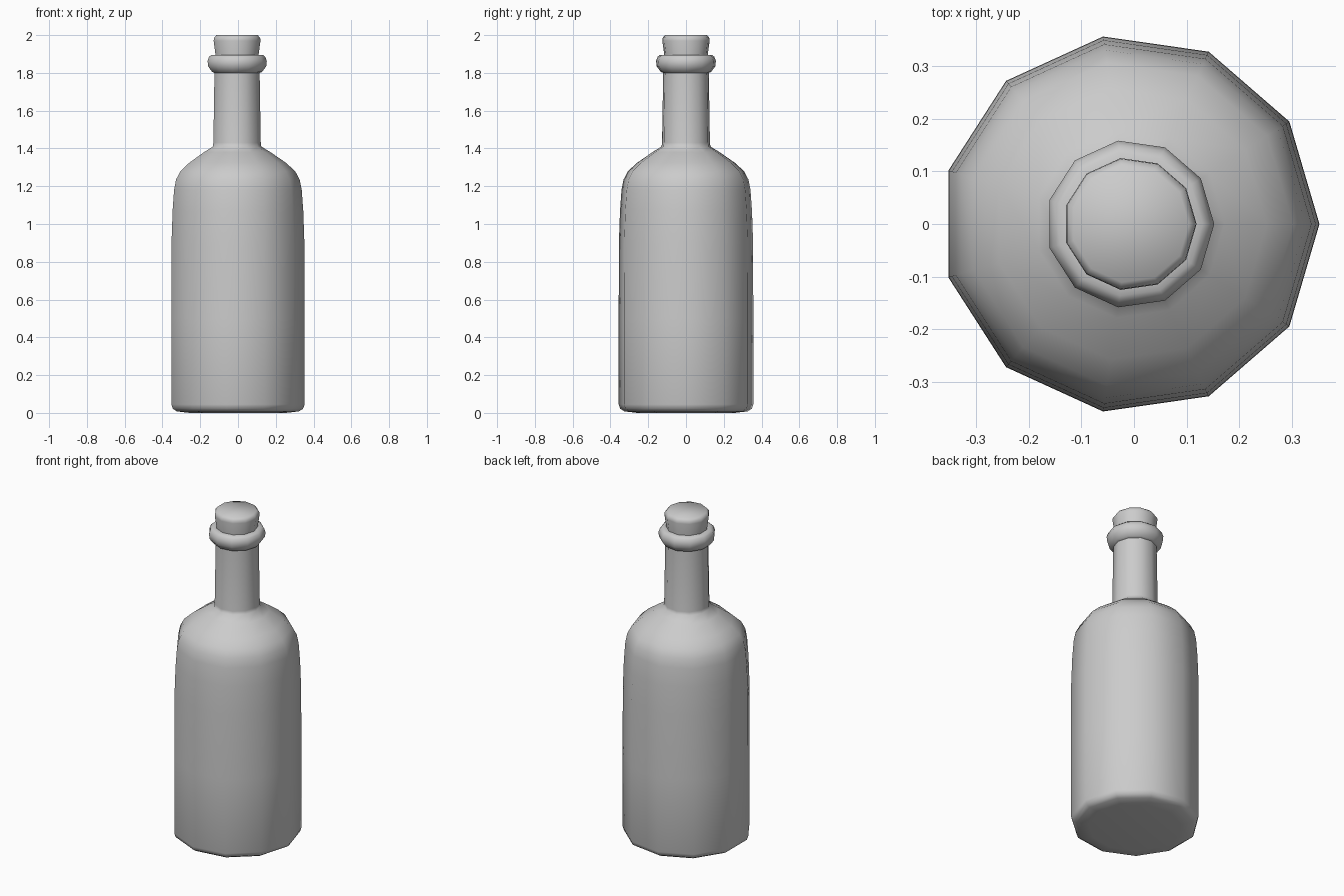
import bpy
import math

cube = bpy.data.objects.get("Cube")
if cube:
    bpy.data.objects.remove(cube, do_unlink=True)

SIDES = 11
CENTRE_X = -0.0075  # centres the odd-sided outline

grey = bpy.data.materials.new("plain grey")
grey.use_nodes = True
colour = (0.6, 0.6, 0.6, 1)
grey.diffuse_color = colour
grey.node_tree.nodes["Principled BSDF"].inputs["Base Color"].default_value = colour


def lathe(name, profile, sharp_angle):
    """Turn a (radius, height) profile, listed bottom to top, into a capped solid."""
    verts, faces = [], []
    for r, z in profile:
        for i in range(SIDES):
            a = math.tau * i / SIDES
            verts.append((r * math.cos(a), r * math.sin(a), z))
    for k in range(len(profile) - 1):
        for i in range(SIDES):
            a, b = k * SIDES + i, k * SIDES + (i + 1) % SIDES
            faces.append((a, b, b + SIDES, a + SIDES))
    faces.append(tuple(reversed(range(SIDES))))
    faces.append(tuple(range(len(verts) - SIDES, len(verts))))
    mesh = bpy.data.meshes.new(name)
    mesh.from_pydata(verts, [], faces)
    mesh.materials.append(grey)
    obj = bpy.data.objects.new(name, mesh)
    obj.location.x = CENTRE_X
    bpy.context.collection.objects.link(obj)
    bpy.ops.object.select_all(action="DESELECT")
    obj.select_set(True)
    bpy.context.view_layer.objects.active = obj
    bpy.ops.object.shade_smooth_by_angle(angle=math.radians(sharp_angle))
    return obj


# Bottle: rounded foot, straight body, shoulder, neck and lip
lathe("bottle", [
    (0.26, 0.0), (0.33, 0.008), (0.352, 0.022), (0.36, 0.045),
    (0.36, 0.5), (0.359, 0.9), (0.353, 1.07), (0.345, 1.18),
    (0.334, 1.235), (0.31, 1.28), (0.26, 1.325), (0.18, 1.38),
    (0.131, 1.41), (0.128, 1.43), (0.122, 1.8),
    (0.135, 1.805), (0.157, 1.835), (0.16, 1.862), (0.152, 1.885),
    (0.138, 1.896), (0.115, 1.896),
], 60)

# Stopper: slightly tapered plug with a bevelled top
lathe("stopper", [
    (0.112, 1.8), (0.117, 1.9), (0.1265, 1.97), (0.125, 1.985), (0.112, 2.0),
], 60)
